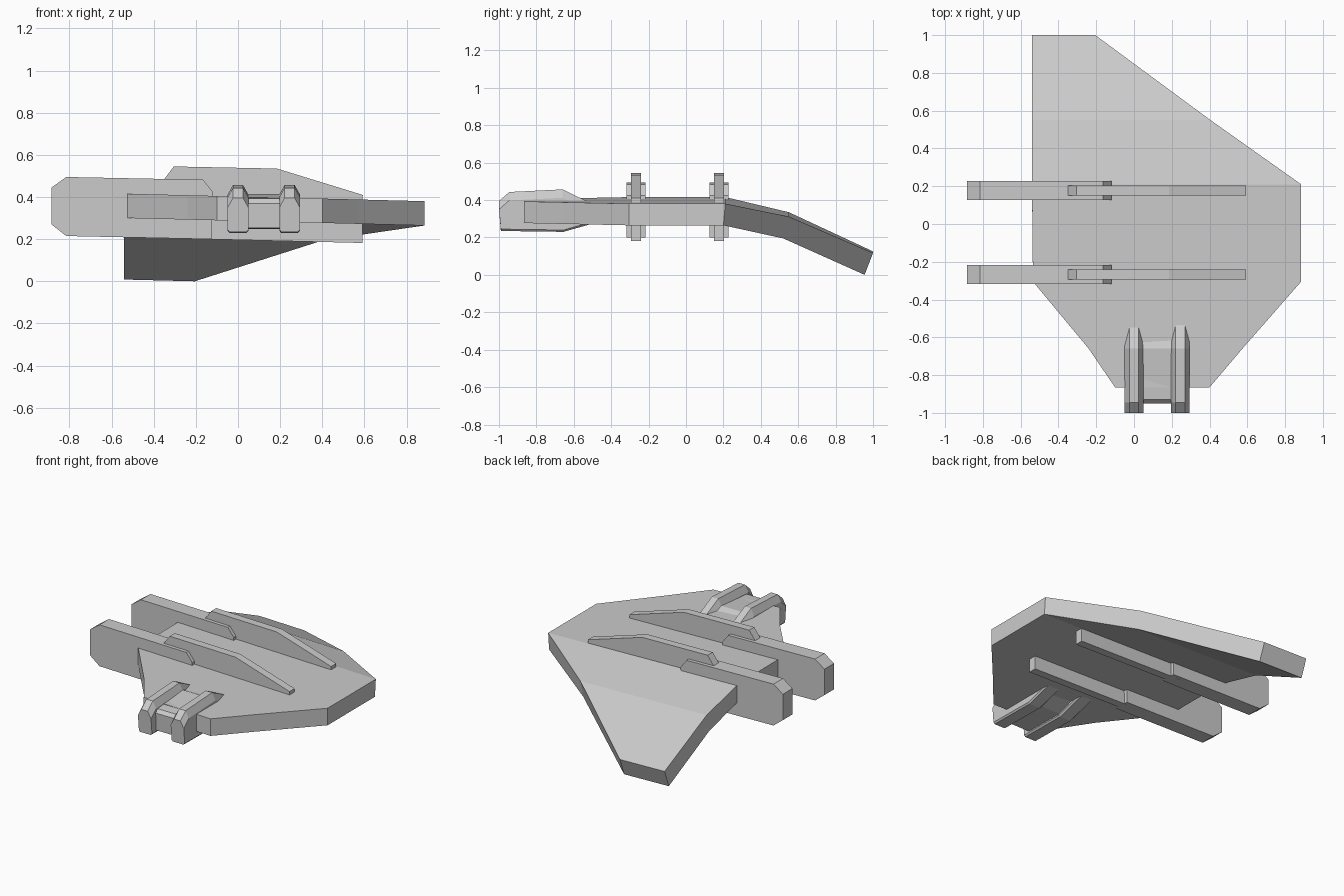
import bpy, bmesh

if "Cube" in bpy.data.objects:
    bpy.data.objects.remove(bpy.data.objects["Cube"])


def loft(name, rings):
    """Skin a list of equal-length closed rings and cap both ends."""
    bm = bmesh.new()
    vs = [[bm.verts.new(p) for p in ring] for ring in rings]
    n = len(rings[0])
    for a, b in zip(vs, vs[1:]):
        for i in range(n):
            j = (i + 1) % n
            bm.faces.new((a[i], a[j], b[j], b[i]))
    bm.faces.new(vs[0])
    bm.faces.new(vs[-1])
    bmesh.ops.recalc_face_normals(bm, faces=bm.faces)
    me = bpy.data.meshes.new(name)
    bm.to_mesh(me)
    bm.free()
    ob = bpy.data.objects.new(name, me)
    bpy.context.collection.objects.link(ob)
    return ob


def plate(name, outline, yc, half):
    """Upright plate: an x-z outline given thickness along y."""
    return loft(name, [[(x, yc + s * half, z) for x, z in outline] for s in (-1, 1)])


# Drooping wing body: x left, x right, top y, top z, bottom y, bottom z
TILT = 0.025
rows = [
    (-0.10, 0.40, -0.865, 0.4025, -0.865, 0.287),
    (-0.24, 0.574, -0.66, 0.4025, -0.66, 0.287),
    (-0.535, 0.885, -0.305, 0.4025, -0.305, 0.287),
    (-0.54, 0.885, 0.21, 0.4025, 0.20, 0.287),
    (-0.54, 0.405, 0.55, 0.3215, 0.52, 0.205),
    (-0.54, -0.205, 1.0, 0.112, 0.955, -0.005),
]
loft("wing_body", [[(l, yt, zt - TILT * l), (r, yt, zt - TILT * r),
                    (r, yb, zb - TILT * r), (l, yb, zb - TILT * l)]
                   for l, r, yt, zt, yb, zb in rows])

# Pair of fins: thick rear boom and thin forward blade
boom = [(-0.885, 0.445), (-0.815, 0.495), (-0.165, 0.482), (-0.12, 0.425),
        (-0.125, 0.20), (-0.815, 0.215), (-0.885, 0.27)]
blade = [(-0.35, 0.485), (-0.305, 0.545), (0.185, 0.535), (0.592, 0.41),
         (0.59, 0.182), (-0.34, 0.205)]
for side, yc in (("rear", 0.177), ("front", -0.267)):
    plate(side + "_boom", boom, yc, 0.051)
    plate(side + "_blade", blade, yc, 0.027)

# Twin cockpit rails: top y, top z, bottom y, bottom z
stations = [(-1.0, 0.395, -0.99, 0.235), (-0.945, 0.443, -0.94, 0.234),
            (-0.66, 0.457, -0.655, 0.230), (-0.45, 0.355, -0.45, 0.288)]
for side, xc in (("left", 0.0), ("right", 0.245)):
    loft(side + "_cockpit_rail",
         [[(xc - 0.024, yt, zt), (xc + 0.024, yt, zt),
           (xc + 0.049, yt, zt - 0.045), (xc + 0.049, yb, zb + 0.01),
           (xc + 0.04, yb, zb), (xc - 0.04, yb, zb),
           (xc - 0.049, yb, zb + 0.01), (xc - 0.049, yt, zt - 0.045)]
          for yt, zt, yb, zb in stations])

# Block between the rails
block = [(-0.93, 0.392), (-0.66, 0.415), (-0.50, 0.35), (-0.50, 0.30),
         (-0.655, 0.248), (-0.945, 0.252), (-0.95, 0.37)]
loft("cockpit_block", [[(x, y, z) for y, z in block] for x in (0.03, 0.215)])
